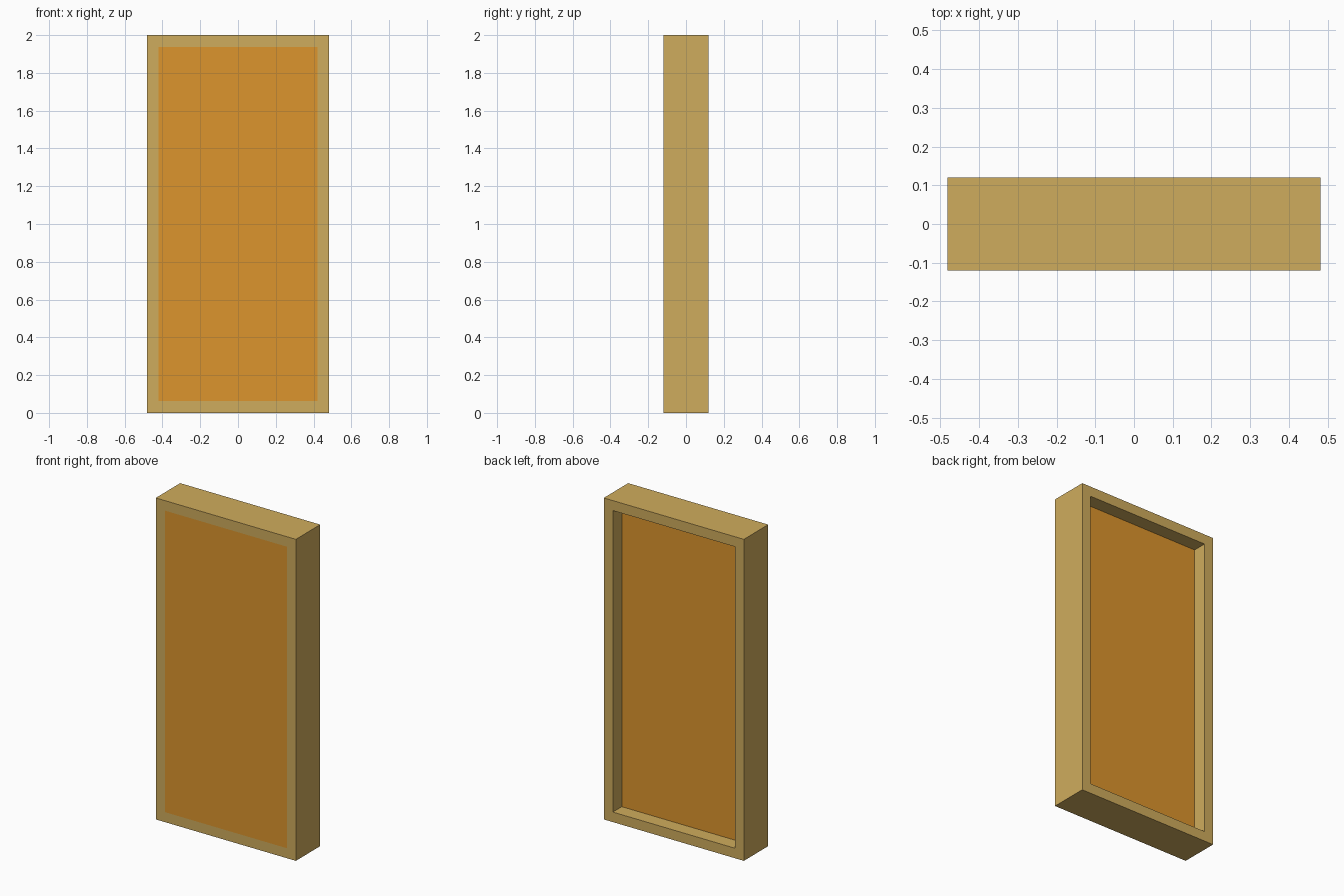
import bpy, bmesh
from mathutils import Matrix

if "Cube" in bpy.data.objects:
    bpy.data.objects.remove(bpy.data.objects["Cube"])

WIDTH, DEPTH, HEIGHT = 0.964, 0.24, 2.0
BORDER, RECESS = 0.088, 0.088


def material(name, color):
    m = bpy.data.materials.new(name)
    m.diffuse_color = (*color, 1)
    m.use_nodes = True
    m.node_tree.nodes["Principled BSDF"].inputs["Base Color"].default_value = m.diffuse_color
    return m


bm = bmesh.new()

# Outer block standing on the ground
bmesh.ops.create_cube(bm, size=1, matrix=Matrix.Translation((0, 0, HEIGHT / 2))
                      @ Matrix.Diagonal((WIDTH, DEPTH, HEIGHT, 1)))
bm.normal_update()
front = next(f for f in bm.faces if f.normal.y < -0.9)
back = next(f for f in bm.faces if f.normal.y > 0.9)

# Panel flush with the frame on the front
bmesh.ops.inset_region(bm, faces=[front], thickness=BORDER)
front.material_index = 1

# Panel recessed behind the frame on the back
bmesh.ops.inset_region(bm, faces=[back], thickness=BORDER)
back = bmesh.ops.extrude_discrete_faces(bm, faces=[back])["faces"][0]
bmesh.ops.translate(bm, verts=back.verts, vec=(0, -RECESS, 0))
back.material_index = 1

mesh = bpy.data.meshes.new("framed_panel")
bm.to_mesh(mesh)
bm.free()
mesh.materials.append(material("frame_tan", (0.624, 0.413, 0.109)))
mesh.materials.append(material("panel_orange", (0.716, 0.301, 0.026)))
bpy.context.collection.objects.link(bpy.data.objects.new("framed_panel", mesh))
